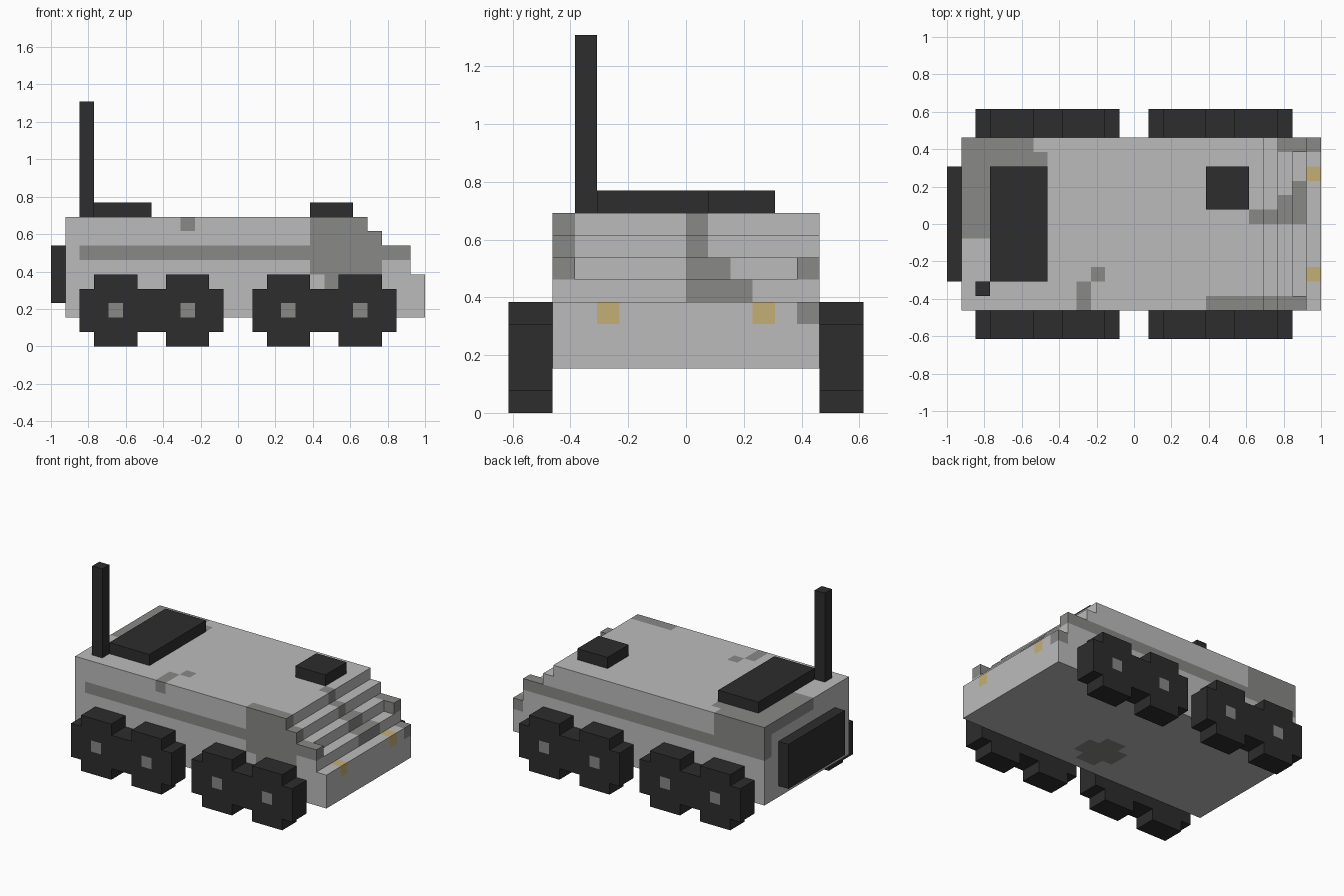
import bpy, bmesh
from mathutils import Vector

cube = bpy.data.objects.get("Cube")
if cube:
    bpy.data.objects.remove(cube, do_unlink=True)

U = 1 / 13  # one block


def material(name, rgb):
    m = bpy.data.materials.new(name)
    m.use_nodes = True
    col = (*rgb, 1)
    m.diffuse_color = col
    bsdf = m.node_tree.nodes["Principled BSDF"]
    bsdf.inputs["Base Color"].default_value = col
    bsdf.inputs["Roughness"].default_value = 0.9
    return m


LIGHT = material("light grey", (0.50, 0.50, 0.50))
DARK = material("camouflage grey", (0.246, 0.246, 0.24))
BLACK = material("black", (0.026, 0.026, 0.026))
YELLOW = material("lamp yellow", (0.55, 0.43, 0.18))


def part(name, profile, y0, y1, mats, paint=()):
    """Extrude an x-z profile along y. paint holds (material slot, block box)."""
    bm = bmesh.new()
    face = bm.faces.new([bm.verts.new((x, y0, z)) for x, z in profile])
    new = bmesh.ops.extrude_face_region(bm, geom=[face])["geom"]
    bmesh.ops.translate(bm, vec=(0, y1 - y0, 0),
                        verts=[v for v in new if isinstance(v, bmesh.types.BMVert)])
    bmesh.ops.recalc_face_normals(bm, faces=bm.faces)
    if paint:
        # cut along the borders of the painted boxes, then colour the cells
        bmesh.ops.triangulate(bm, faces=bm.faces)
        for axis in range(3):
            no = Vector([float(i == axis) for i in range(3)])
            cuts = {b[2 * axis + k] for _, b in paint for k in (0, 1)}
            for c in sorted(cuts):
                bmesh.ops.bisect_plane(bm, geom=bm.verts[:] + bm.edges[:] + bm.faces[:],
                                       dist=1e-4, plane_co=no * c, plane_no=no)
        bm.normal_update()
        for f in bm.faces:
            p = f.calc_center_median() - f.normal * 0.3
            for slot, b in paint:
                if all(b[2 * i] < p[i] < b[2 * i + 1] for i in range(3)):
                    f.material_index = slot
        bmesh.ops.dissolve_limit(bm, angle_limit=0.01, verts=bm.verts, edges=bm.edges,
                                 delimit={'MATERIAL'})
    bmesh.ops.scale(bm, vec=(U, U, U), verts=bm.verts)
    me = bpy.data.meshes.new(name)
    bm.to_mesh(me)
    bm.free()
    for m in mats:
        me.materials.append(m)
    ob = bpy.data.objects.new(name, me)
    bpy.context.collection.objects.link(ob)
    return ob


def block(name, x0, x1, y0, y1, z0, z1, mat):
    return part(name, [(x0, z0), (x1, z0), (x1, z1), (x0, z1)], y0, y1, [mat])


# Hull with stepped nose; camouflage and headlamps as painted cells
camouflage = [
    # right side
    (-11, 5, -6, -5, 6, 7), (5, 10, -6, -5, 5, 9), (6, 10, -6, -5, 4, 5),
    (10, 12, -6, -5, 6, 7), (-4, -3, -6, -4, 8, 9), (-3, -2, -4, -3, 8, 9),
    # nose steps
    (8, 11, 0, 1, 5, 9), (10, 11, 0, 2, 6, 7), (11, 12, 0, 3, 5, 6),
    (12, 13, 5, 6, 4, 5), (10, 12, 5, 6, 6, 7),
    # left side and rear corner
    (-12, 10, 5, 6, 6, 7), (-12, -7, 5, 6, 7, 9), (-12, -6, 4, 5, 8, 9),
    (-12, -10, -1, 4, 8, 9),
    # underside
    (-1, 3, -4, -2, 2, 3), (0, 2, -5, -1, 2, 3),
]
lamps = [(12, 13, y, y + 1, 4, 5) for y in (-4, 3)]
hull = [(-12, 2), (13, 2), (13, 5), (12, 5), (12, 6), (11, 6), (11, 7),
        (10, 7), (10, 8), (9, 8), (9, 9), (-12, 9)]
part("hull", hull, -6, 6, [LIGHT, DARK, YELLOW],
     [(1, b) for b in camouflage] + [(2, b) for b in lamps])

# Nose corner blocks
for side, y in (("right", -6), ("left", 5)):
    block(f"nose_corner_{side}", 11, 12, y, y + 1, 6, 7, DARK)

# Paired wheel units with painted hubs
wheels = [(1, 1), (2, 1), (2, 0), (5, 0), (5, 1), (7, 1), (7, 0), (10, 0), (10, 1),
          (11, 1), (11, 4), (10, 4), (10, 5), (7, 5), (7, 4), (5, 4), (5, 5),
          (2, 5), (2, 4), (1, 4)]
for end, shift in (("rear", -12), ("front", 0)):
    for side, y in (("right", -8), ("left", 6)):
        hub_y = -8 if y < 0 else 7
        hubs = [(1, (x + shift, x + shift + 1, hub_y, hub_y + 1, 2, 3))
                for x in ((3, 8) if shift else (2, 6))]
        if shift:
            hubs = [(1, (x, x + 1, hub_y, hub_y + 1, 2, 3)) for x in (-9, -4)]
        else:
            hubs = [(1, (x, x + 1, hub_y, hub_y + 1, 2, 3)) for x in (3, 8)]
        part(f"wheels_{end}_{side}", [(x + shift, z) for x, z in wheels],
             y, y + 2, [BLACK, DARK], hubs)

# Roof and rear fittings
block("rear_roof_hatch", -10, -6, -4, 4, 9, 10, BLACK)
block("front_roof_hatch", 5, 8, 1, 4, 9, 10, BLACK)
block("rear_door", -13, -12, -4, 4, 3, 7, BLACK)
block("antenna", -11, -10, -5, -4, 9, 17, BLACK)
